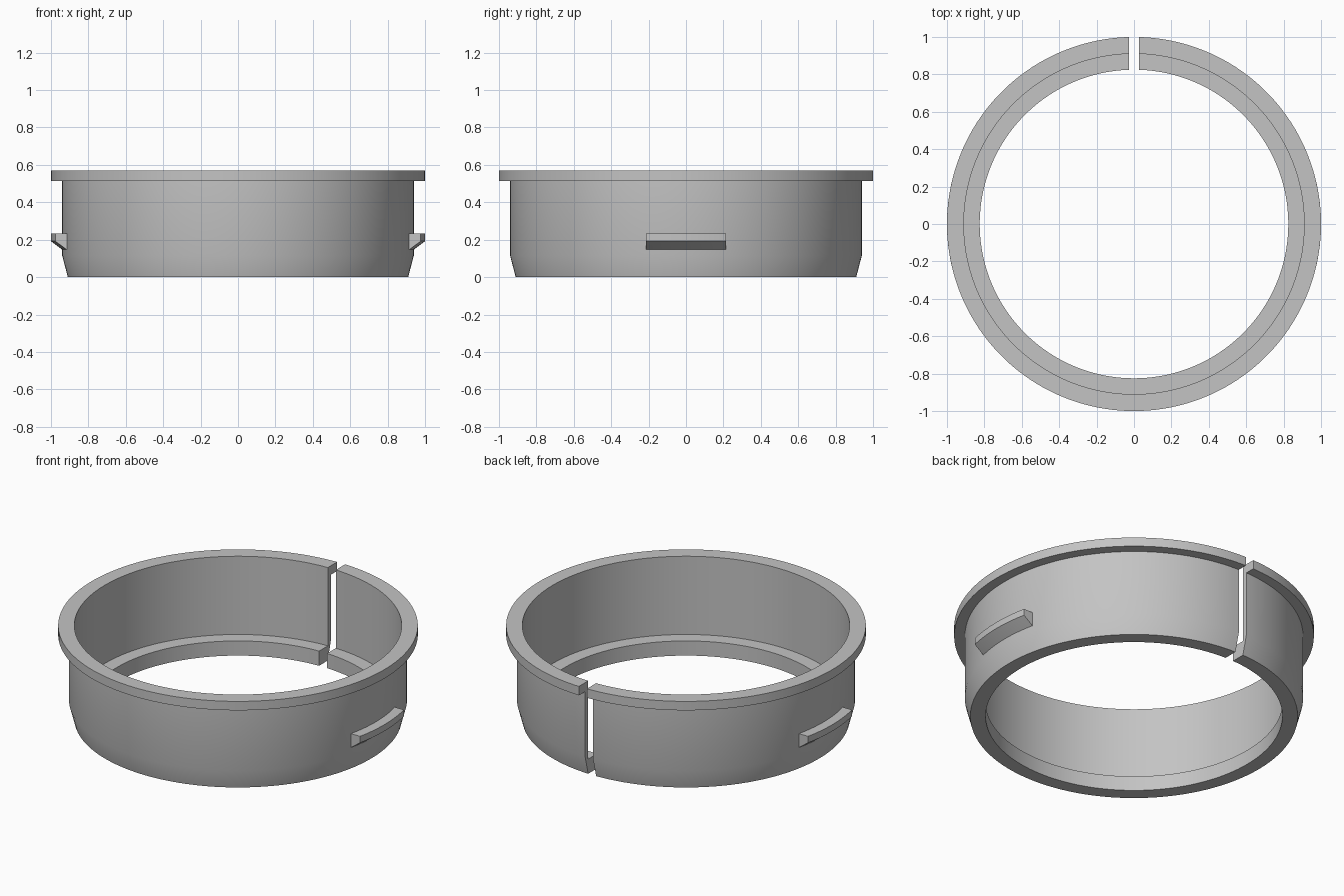
import bpy
import bmesh
import math

cube = bpy.data.objects.get("Cube")
if cube:
    bpy.data.objects.remove(cube, do_unlink=True)

# Single plain grey
grey = bpy.data.materials.new("plain_grey")
grey.use_nodes = True
colour = (0.55, 0.55, 0.55, 1)
grey.diffuse_color = colour
grey.node_tree.nodes["Principled BSDF"].inputs["Base Color"].default_value = colour


def swept_arc(name, profile, middle, half_angle, segments):
    """Sweep a closed (radius, height) profile around z; half_angle(radius)
    lets each end be cut along a flat plane parallel to the middle direction."""
    bm = bmesh.new()
    rings = []
    for i in range(segments + 1):
        t = 2 * i / segments - 1
        ring = []
        for r, z in profile:
            a = middle + t * half_angle(r)
            ring.append(bm.verts.new((r * math.cos(a), r * math.sin(a), z)))
        rings.append(ring)
    n = len(profile)
    for a, b in zip(rings, rings[1:]):
        for j in range(n):
            k = (j + 1) % n
            bm.faces.new((a[j], b[j], b[k], a[k]))
    bm.faces.new(rings[0])
    bm.faces.new(rings[-1][::-1])
    bmesh.ops.recalc_face_normals(bm, faces=bm.faces[:])
    mesh = bpy.data.meshes.new(name)
    bm.to_mesh(mesh)
    bm.free()
    mesh.materials.append(grey)
    obj = bpy.data.objects.new(name, mesh)
    bpy.context.collection.objects.link(obj)
    bpy.ops.object.select_all(action="DESELECT")
    obj.select_set(True)
    bpy.context.view_layer.objects.active = obj
    bpy.ops.object.shade_smooth_by_angle(angle=math.radians(30))
    return obj


# Split collar: tapered foot, top flange, inner ledge, parallel slot at the back
SLOT = 0.027
collar = [(0.825, 0), (0.91, 0), (0.94, 0.115), (0.94, 0.515), (1, 0.515),
          (1, 0.57), (0.91, 0.57), (0.91, 0.09), (0.825, 0.09)]
swept_arc("split_collar", collar, -math.pi / 2,
          lambda r: math.pi - math.asin(SLOT / r), 160)

# Wedge-shaped snap ridges on both sides
RIDGE = 0.213
ridge = [(0.93, 0.14), (0.94, 0.147), (1, 0.192), (1, 0.232), (0.93, 0.232)]
for side, angle in (("left", 0), ("right", math.pi)):
    swept_arc("snap_ridge_" + side, ridge, angle,
              lambda r: math.asin(RIDGE / r), 16)
